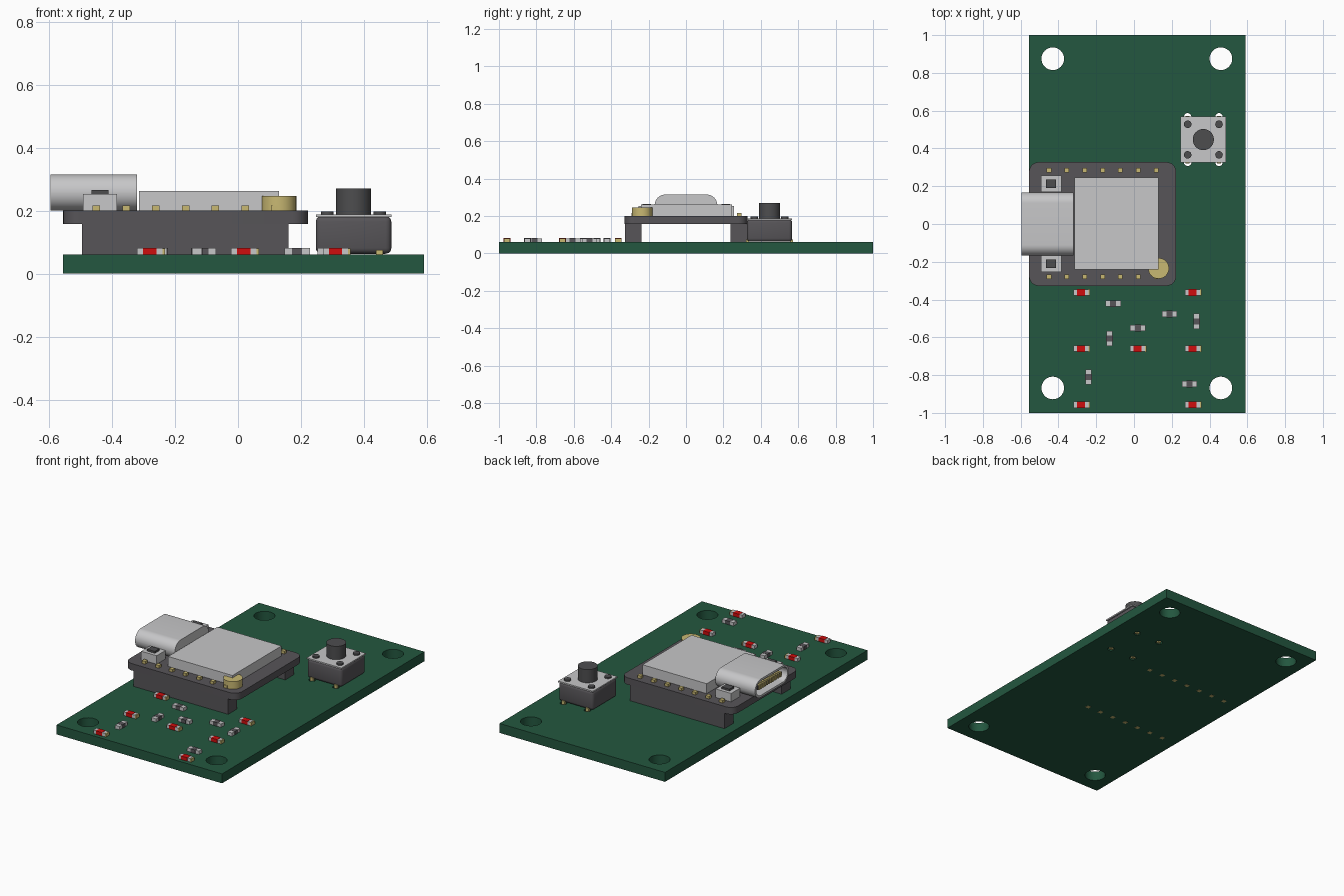
import bpy, bmesh, math
from mathutils import Matrix, Vector

cube = bpy.data.objects.get("Cube")
if cube:
    bpy.data.objects.remove(cube, do_unlink=True)


def material(name, r, g, b):
    m = bpy.data.materials.new(name)
    m.use_nodes = True
    m.diffuse_color = (r, g, b, 1)
    m.node_tree.nodes["Principled BSDF"].inputs["Base Color"].default_value = (r, g, b, 1)
    return m


GREEN = material("board green", 0.017, 0.095, 0.05)
DARK = material("dark grey plastic", 0.095, 0.09, 0.098)
CAP = material("charcoal plastic", 0.075, 0.075, 0.078)
METAL = material("light grey metal", 0.57, 0.57, 0.58)
GOLD = material("gold", 0.58, 0.48, 0.17)
RED = material("red", 0.62, 0.004, 0.004)


def finish(name, bm, *mats):
    mesh = bpy.data.meshes.new(name)
    bmesh.ops.recalc_face_normals(bm, faces=bm.faces)
    bm.to_mesh(mesh)
    bm.free()
    ob = bpy.data.objects.new(name, mesh)
    bpy.context.collection.objects.link(ob)
    for m in mats:
        mesh.materials.append(m)
    return ob


def smooth(ob):
    bpy.ops.object.select_all(action='DESELECT')
    ob.select_set(True)
    bpy.context.view_layer.objects.active = ob
    bpy.ops.object.shade_smooth_by_angle(angle=math.radians(35))


def box(name, mat, x0, x1, y0, y1, z0, z1, bevel=0):
    bm = bmesh.new()
    size = Matrix.Diagonal((x1 - x0, y1 - y0, z1 - z0, 1))
    mid = Vector((x0 + x1, y0 + y1, z0 + z1)) / 2
    bmesh.ops.create_cube(bm, size=1, matrix=Matrix.Translation(mid) @ size)
    if bevel:
        bmesh.ops.bevel(bm, geom=bm.edges[:], offset=bevel, segments=3,
                        profile=0.5, affect='EDGES')
    return finish(name, bm, mat)


def cylinder(name, mat, x, y, r, z0, z1, sides=32):
    bm = bmesh.new()
    bmesh.ops.create_cone(bm, cap_ends=True, segments=sides, radius1=r, radius2=r,
                          depth=z1 - z0, matrix=Matrix.Translation((x, y, (z0 + z1) / 2)))
    ob = finish(name, bm, mat)
    smooth(ob)
    return ob


def rounded_outline(w, h, r, steps=8):
    """Rounded rectangle centred on the origin."""
    pts = []
    for k, (sx, sy) in enumerate(((1, 1), (-1, 1), (-1, -1), (1, -1))):
        for i in range(steps + 1):
            a = (k + i / steps) * math.pi / 2
            pts.append((sx * (w / 2 - r) + r * math.cos(a), sy * (h / 2 - r) + r * math.sin(a)))
    return pts


# Main board with mounting holes and switch lead holes
SW_X, SW_Y = 0.367, 0.447
SIGNS = [(sx, sy) for sx in (-1, 1) for sy in (-1, 1)]
board = box("main_board", GREEN, -0.555, 0.59, -1, 1, 0.001, 0.06)
holes = [(x, y, 0.06) for x in (-0.43, 0.46) for y in (-0.868, 0.875)]
holes += [(SW_X + sx * 0.083, SW_Y + sy * 0.12, 0.02) for sx, sy in SIGNS]
bm = bmesh.new()
for x, y, r in holes:
    bmesh.ops.create_cone(bm, cap_ends=True, segments=32, radius1=r, radius2=r,
                          depth=0.3, matrix=Matrix.Translation((x, y, 0)))
cutter = finish("hole_cutter", bm, GREEN)
cutter.hide_render = True
mod = board.modifiers.new("holes", 'BOOLEAN')
mod.operation, mod.solver, mod.object = 'DIFFERENCE', 'EXACT', cutter
bpy.context.view_layer.objects.active = board
bpy.ops.object.modifier_apply(modifier=mod.name)
bpy.data.objects.remove(cutter, do_unlink=True)
smooth(board)

# Raised module board with rounded corners
bm = bmesh.new()
face = bm.faces.new([bm.verts.new((x - 0.1665, y, 0.157))
                     for x, y in rounded_outline(0.777, 0.655, 0.05)])
ext = bmesh.ops.extrude_face_region(bm, geom=[face])
bmesh.ops.translate(bm, vec=(0, 0, 0.043),
                    verts=[v for v in ext["geom"] if isinstance(v, bmesh.types.BMVert)])
smooth(finish("module_board", bm, DARK))

# Header strips and pins
for side, y in (("front", -0.282), ("rear", 0.282)):
    box(side + "_header", DARK, -0.495, 0.16, y - 0.044, y + 0.044, 0.06, 0.157)
    for i in range(7):
        x = -0.45 + i * 0.0945
        box(f"{side}_pin_{i + 1}", GOLD, x - 0.012, x + 0.012, y - 0.009, y + 0.015, 0, 0.217)

# Shield can and round antenna connector
box("shield_can", METAL, -0.315, 0.13, -0.24, 0.245, 0.2, 0.262)
cylinder("antenna_connector", GOLD, 0.13, -0.235, 0.055, 0.2, 0.247)

# Socket shell: stadium profile pushed along x, hollow at the outer end
bm = bmesh.new()
face = bm.faces.new([bm.verts.new((-0.595, y, z + 0.2575))
                     for y, z in rounded_outline(0.335, 0.115, 0.057, 10)])
ext = bmesh.ops.extrude_face_region(bm, geom=[face])
bmesh.ops.translate(bm, vec=(0.275, 0, 0),
                    verts=[v for v in ext["geom"] if isinstance(v, bmesh.types.BMVert)])
bmesh.ops.recalc_face_normals(bm, faces=bm.faces)
mouth = min(bm.faces, key=lambda f: f.calc_center_median().x)
bmesh.ops.inset_individual(bm, faces=[mouth], thickness=0.013)
mouth = bmesh.ops.extrude_discrete_faces(bm, faces=[mouth])["faces"][0]
bmesh.ops.translate(bm, vec=(0.2, 0, 0), verts=mouth.verts)
mouth.material_index = 1
smooth(finish("socket_shell", bm, METAL, DARK))
box("socket_tongue", DARK, -0.58, -0.39, -0.12, 0.12, 0.246, 0.269)
for i in range(12):
    y = (i - 5.5) * 0.019
    box(f"socket_contact_{i + 1}", GOLD, -0.584, -0.42, y - 0.006, y + 0.006, 0.243, 0.272)

# Two small push buttons beside the socket
for side, y in (("front", -0.21), ("rear", 0.213)):
    box(side + "_small_button", METAL, -0.492, -0.385, y - 0.044, y + 0.044, 0.2, 0.253)
    box(side + "_small_button_cap", CAP, -0.466, -0.412, y - 0.023, y + 0.023, 0.253, 0.265)

# Large tactile switch
smooth(box("switch_body", DARK, SW_X - 0.12, SW_X + 0.12, SW_Y - 0.121, SW_Y + 0.121,
           0.063, 0.183, 0.018))
box("switch_plate", METAL, SW_X - 0.12, SW_X + 0.12, SW_Y - 0.121, SW_Y + 0.121, 0.18, 0.188)
cylinder("switch_plunger", CAP, SW_X, SW_Y, 0.056, 0.185, 0.271)
for i, (sx, sy) in enumerate(SIGNS):
    x = SW_X + sx * 0.083
    cylinder(f"switch_rivet_{i + 1}", CAP, x, SW_Y + sy * 0.081, 0.02, 0.185, 0.197, 20)
    y = SW_Y + sy * 0.118
    box(f"switch_lead_{i + 1}", GOLD, x - 0.011, x + 0.011, y - 0.008, y + 0.008, 0, 0.075)


# Surface mounted parts: two metal ends around a coloured body
def chip(name, x, y, core, upright=False, lamp=False):
    def part(label, mat, a0, a1, b, z0, z1):
        if upright:
            box(name + label, mat, x - b, x + b, y + a0, y + a1, z0, z1)
        else:
            box(name + label, mat, x + a0, x + a1, y - b, y + b, z0, z1)
    half = 0.021 if lamp else 0.016
    part("_body", core, -half, half, 0.018, 0.06, 0.082)
    for label, s in (("_end_a", -1), ("_end_b", 1)):
        a = sorted((s * half, s * 0.04))
        part(label, METAL, a[0], a[1], 0.016, 0.06, 0.081)
    if lamp:
        part("_terminal", GOLD, 0.04, 0.048, 0.017, 0.06, 0.08)


LAMPS = [(-0.28, -0.362), (0.31, -0.362), (-0.28, -0.66), (0.018, -0.66),
         (0.31, -0.66), (-0.28, -0.957), (0.31, -0.957)]
for i, (x, y) in enumerate(LAMPS):
    chip(f"lamp_{i + 1}", x, y, RED, lamp=True)
RESISTORS = [(-0.11, -0.422, False), (0.188, -0.476, False), (0.02, -0.55, False),
             (0.293, -0.847, False), (0.332, -0.515, True), (-0.13, -0.607, True),
             (-0.241, -0.81, True)]
for i, (x, y, upright) in enumerate(RESISTORS):
    chip(f"resistor_{i + 1}", x, y, DARK, upright)
